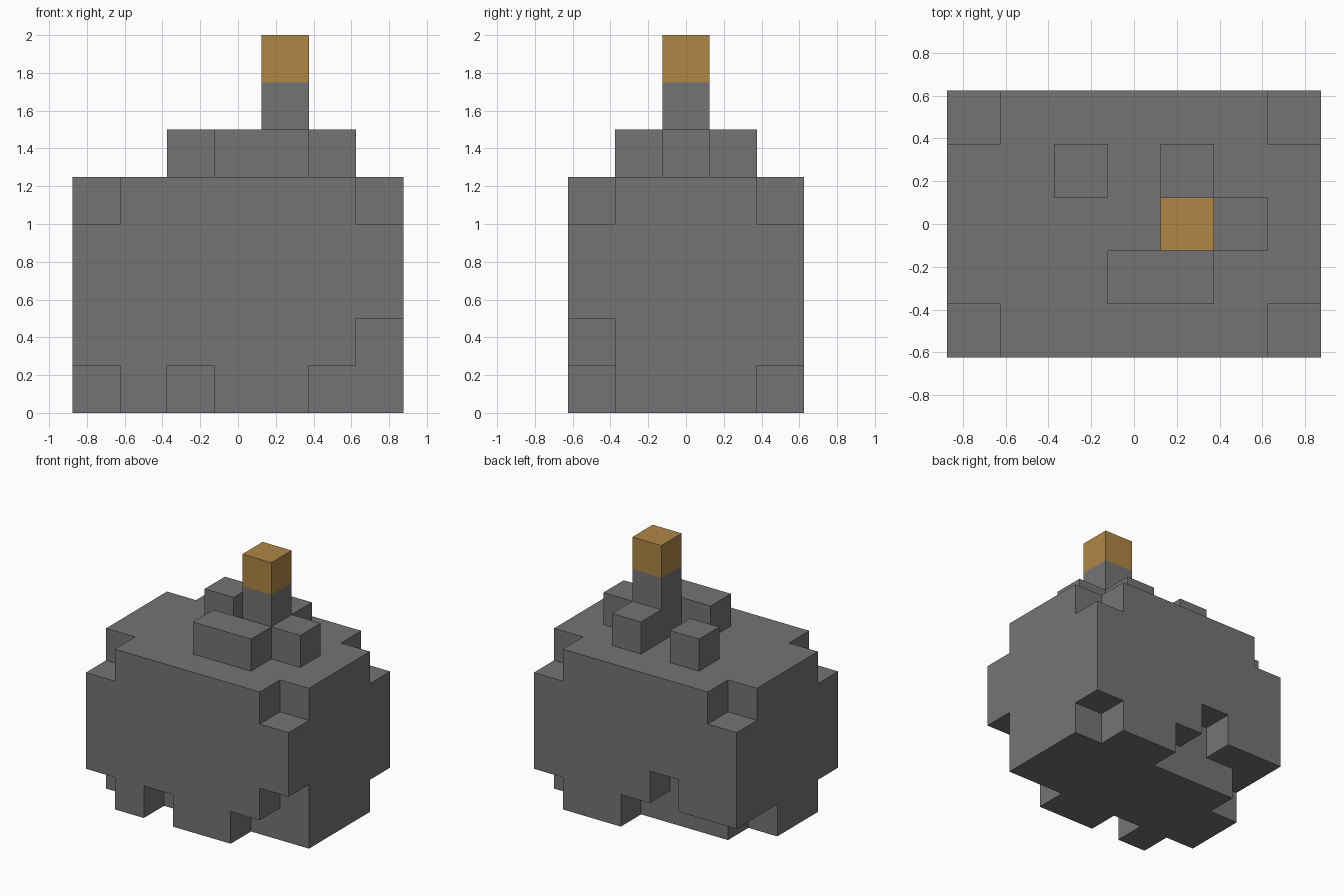
import bpy
import bmesh
import math
from itertools import product
from mathutils import Vector

cube = bpy.data.objects.get("Cube")
if cube:
    bpy.data.objects.remove(cube, do_unlink=True)

S = 0.25            # edge of one block
NX, NY, NZ = 7, 5, 5  # blocks in the body


def material(name, rgb):
    m = bpy.data.materials.new(name)
    m.use_nodes = True
    m.diffuse_color = (*rgb, 1)
    bsdf = next(n for n in m.node_tree.nodes if n.type == 'BSDF_PRINCIPLED')
    bsdf.inputs["Base Color"].default_value = (*rgb, 1)
    return m


grey = material("stone_grey", (0.175, 0.175, 0.175))
amber = material("amber", (0.43, 0.24, 0.06))

# Body: a block with bites taken out of its corners and lower edges
corners = set(product((0, NX - 1), (0, NY - 1)))
bottom_bites = corners | {(2, 0), (5, 0), (0, 3), (1, 4), (2, 4), (3, 4)}
bites = {(x, y, 0) for x, y in bottom_bites}
bites |= {(x, y, NZ - 1) for x, y in corners}
bites |= {(6, 0, 1), (2, 4, 1)}
body = set(product(range(NX), range(NY), range(NZ))) - bites

# Loose lumps on top, and the upright stem with its coloured tip
lumps = {(x, y, NZ) for x, y in ((3, 1), (4, 1), (5, 2), (4, 3), (2, 3))}
stem = {(4, 2, z) for z in (5, 6)}
tip = {(4, 2, 7)}
solid = body | lumps | stem | tip


def build(name, cells, mat):
    """Make the outer skin of a set of blocks, leaving out hidden faces."""
    bm = bmesh.new()
    for cell in cells:
        centre = Vector(cell) + Vector((0.5 - NX / 2, 0.5 - NY / 2, 0.5))
        for axis, sign in product(range(3), (-1, 1)):
            n = Vector((0, 0, 0))
            n[axis] = sign
            if tuple(int(c + d) for c, d in zip(cell, n)) in solid:
                continue
            u = Vector((0, 0, 0))
            u[(axis + 1) % 3] = 1
            v = n.cross(u)
            ring = ((-1, -1), (1, -1), (1, 1), (-1, 1))
            bm.faces.new([bm.verts.new((centre + (n + u * a + v * b) / 2) * S)
                          for a, b in ring])
    bmesh.ops.remove_doubles(bm, verts=bm.verts, dist=S / 100)
    # Join flat neighbours into large faces
    bmesh.ops.dissolve_limit(bm, angle_limit=math.radians(1),
                             verts=bm.verts, edges=bm.edges)
    mesh = bpy.data.meshes.new(name)
    bm.to_mesh(mesh)
    bm.free()
    mesh.materials.append(mat)
    obj = bpy.data.objects.new(name, mesh)
    bpy.context.collection.objects.link(obj)


build("body", body, grey)
build("top_lumps", lumps, grey)
build("stem", stem, grey)
build("stem_tip", tip, amber)
